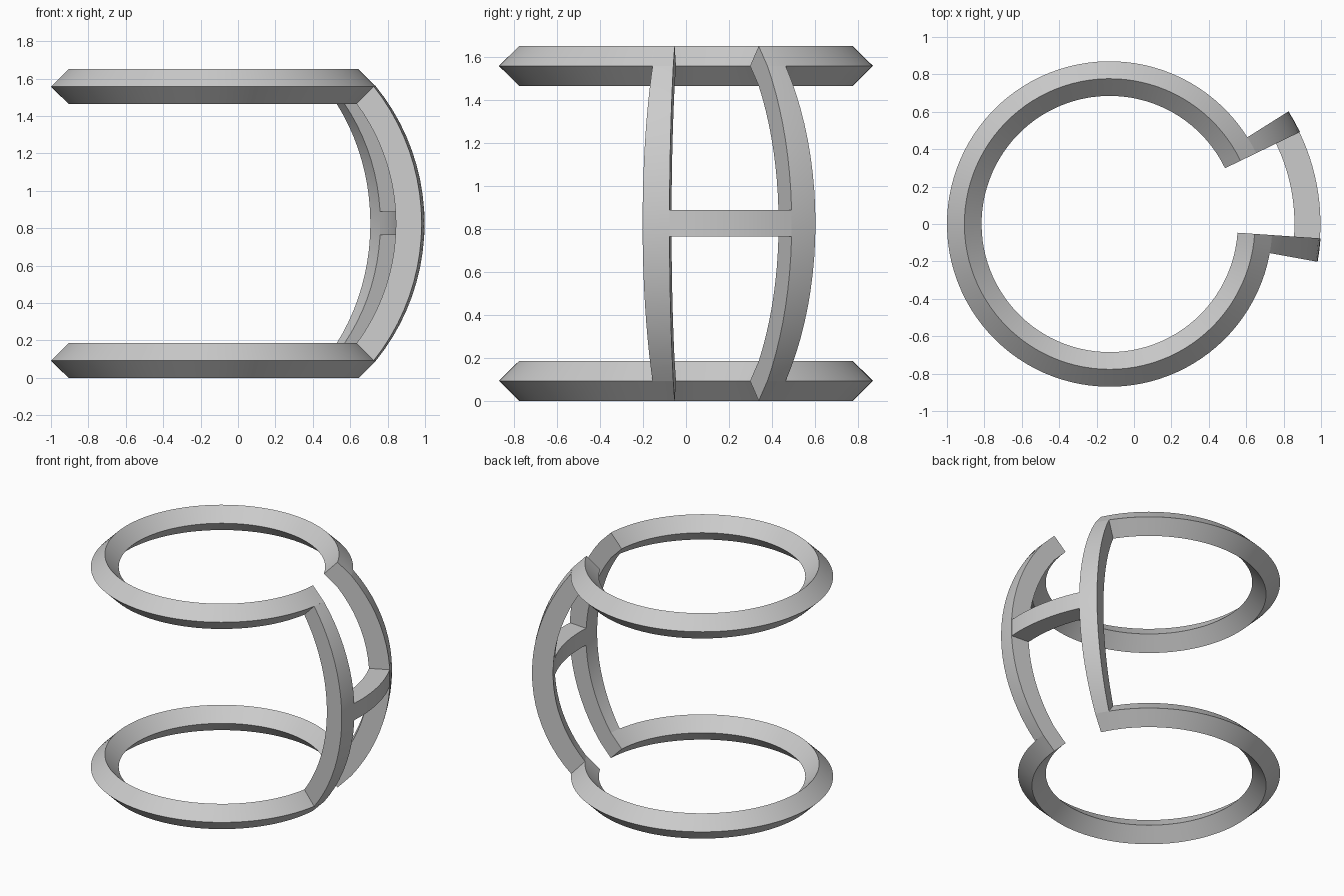
import bpy, bmesh
from math import sin, cos, atan2, radians, hypot

if "Cube" in bpy.data.objects:
    bpy.data.objects.remove(bpy.data.objects["Cube"])

CX, MID = -0.13, 0.825          # axis of revolution and mid height


def revolve(name, profile, a0, a1, steps):
    """Sweep a closed (radius, z) profile about the axis, capped with quads."""
    bm = bmesh.new()
    n = len(profile)
    rows = []
    for s in range(steps + 1):
        a = radians(a0 + (a1 - a0) * s / steps)
        rows.append([bm.verts.new((CX + r * cos(a), r * sin(a), z)) for r, z in profile])
    for p, q in zip(rows, rows[1:]):
        for i in range(n):
            j = (i + 1) % n
            bm.faces.new((p[i], p[j], q[j], q[i]))
    for row in (rows[0], rows[-1]):
        for i in range(n // 2 - 1):
            bm.faces.new((row[i], row[i + 1], row[n - 2 - i], row[n - 1 - i]))
    bmesh.ops.recalc_face_normals(bm, faces=bm.faces)
    mesh = bpy.data.meshes.new(name)
    bm.to_mesh(mesh)
    bm.free()
    ob = bpy.data.objects.new(name, mesh)
    bpy.context.collection.objects.link(ob)
    bpy.ops.object.select_all(action='DESELECT')
    bpy.context.view_layer.objects.active = ob
    ob.select_set(True)
    bpy.ops.object.shade_smooth_by_angle(angle=radians(30))
    return ob


def arc(end_r, half_h, mid_r, steps=20):
    """Arc bulging to mid_r at mid height, through (end_r, MID +- half_h)."""
    sag = mid_r - end_r
    rad = (half_h ** 2 + sag ** 2) / (2 * sag)
    c = mid_r - rad
    t = atan2(half_h, end_r - c)
    return [(c + rad * cos(t * (2 * i / steps - 1)),
             MID + rad * sin(t * (2 * i / steps - 1))) for i in range(steps + 1)]


GAP = (-3.9, 25.8)               # opening in the rings, degrees
BAR = 6.4                        # angular width of each bar

# Open rings with a diamond cross-section
for name, z in (("lower_ring", 0.0925), ("upper_ring", 2 * MID - 0.0925)):
    diamond = [(0.87, z), (0.777, z + 0.0925), (0.685, z), (0.777, z - 0.0925)]
    revolve(name, diamond, GAP[1], 360 + GAP[0], 96)

# Bowed uprights joining the ring ends
bow = arc(0.87, 0.7325, 1.13) + arc(0.777, 0.64, 0.99)[::-1]
revolve("front_upright", bow, GAP[0] - BAR, GAP[0], 2)
revolve("back_upright", bow, GAP[1], GAP[1] + BAR, 2)

# Curved crossbar between the uprights
bar = [(1.127, 0.765), (1.127, 0.888), (0.988, 0.888), (0.988, 0.765)]
revolve("crossbar", bar, GAP[0], GAP[1], 12)
